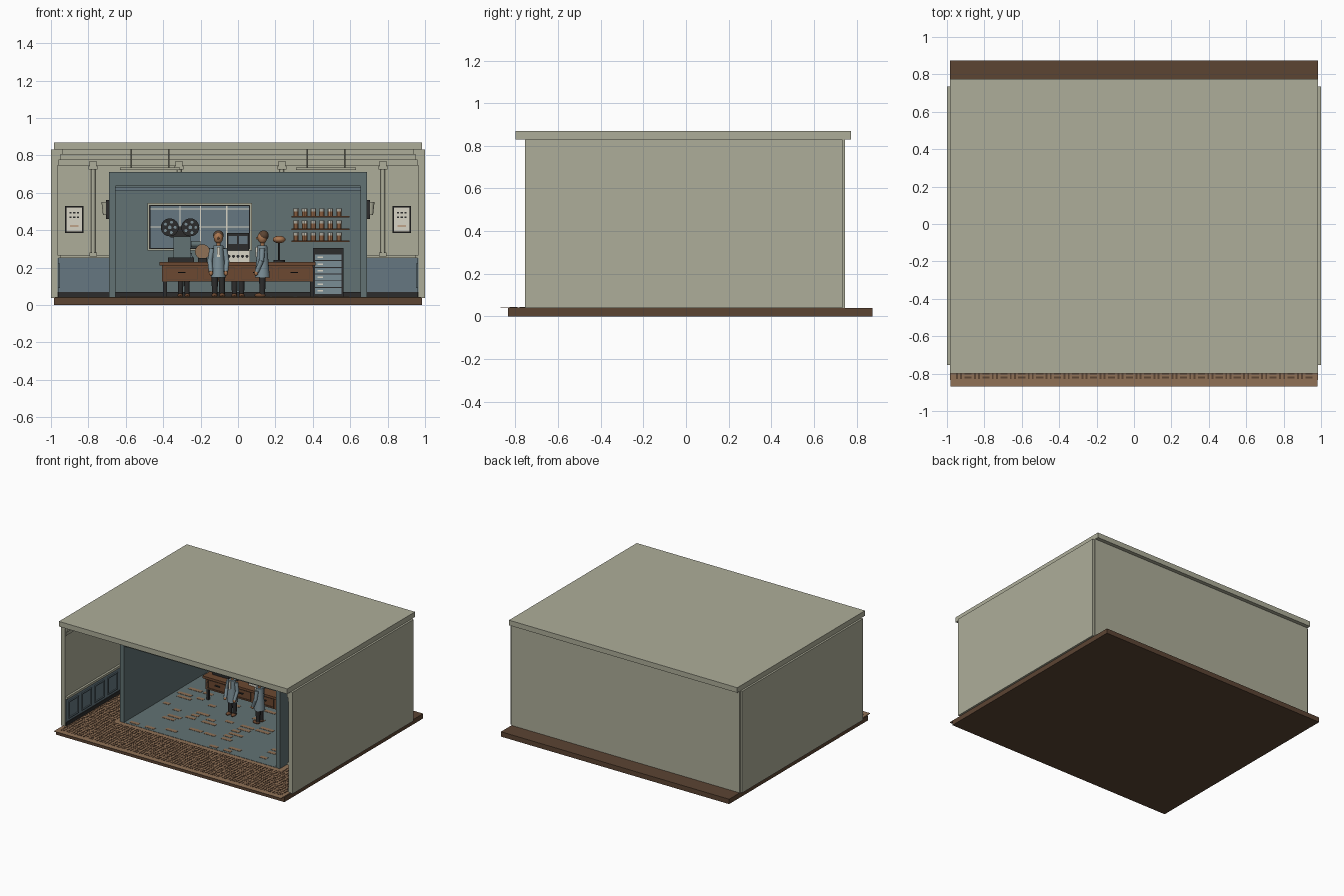
import bpy, bmesh, math, random
from mathutils import Matrix, Vector

cube = bpy.data.objects.get("Cube")
if cube:
    bpy.data.objects.remove(cube)
rng = random.Random(4)


def material(name, *rgb):
    col = [(c / 255) ** 2.2 for c in rgb] + [1]
    m = bpy.data.materials.new(name)
    m.use_nodes = True
    m.diffuse_color = col
    m.node_tree.nodes["Principled BSDF"].inputs["Base Color"].default_value = col
    return m


CREAM = material("cream plaster", 172, 172, 152)
BROWN = material("dark brown", 92, 70, 54)
TAN = material("tan carpet", 142, 112, 87)
TEAL = material("grey teal", 98, 114, 115)
SLATE = material("slate blue", 102, 119, 128)
COAT = material("pale blue cloth", 121, 140, 148)
CHAR = material("charcoal", 48, 48, 48)
WOOD = material("red brown wood", 108, 74, 52)
COPPER = material("copper skin", 168, 118, 82)
WHITE = material("off white", 214, 210, 196)


class Part:
    """Collects simple solids into one named object."""

    def __init__(self, name, mat):
        self.name, self.mat, self.bm = name, mat, bmesh.new()

    def box(self, x0, x1, y0, y1, z0, z1):
        size = Matrix.Diagonal((x1 - x0, y1 - y0, z1 - z0, 1))
        mid = Vector((x0 + x1, y0 + y1, z0 + z1)) / 2
        bmesh.ops.create_cube(self.bm, size=1, matrix=Matrix.Translation(mid) @ size)
        return self

    def rod(self, a, b, r, r2=None, sides=16):
        a, b = Vector(a), Vector(b)
        turn = (b - a).to_track_quat('Z', 'Y').to_matrix().to_4x4()
        bmesh.ops.create_cone(self.bm, cap_ends=True, segments=sides, radius1=r,
                              radius2=r if r2 is None else r2, depth=(b - a).length,
                              matrix=Matrix.Translation((a + b) / 2) @ turn)
        return self

    def ball(self, c, sx, sy, sz):
        bmesh.ops.create_uvsphere(self.bm, u_segments=16, v_segments=10, radius=1,
                                  matrix=Matrix.Translation(c) @ Matrix.Diagonal((sx, sy, sz, 1)))
        return self

    def frame(self, x0, x1, y0, y1, z0, z1, w):
        self.box(x0, x1, y0, y1, z1 - w, z1).box(x0, x1, y0, y1, z0, z0 + w)
        self.box(x0, x0 + w, y0, y1, z0, z1).box(x1 - w, x1, y0, y1, z0, z1)
        return self

    def done(self):
        me = bpy.data.meshes.new(self.name)
        self.bm.to_mesh(me)
        self.bm.free()
        me.materials.append(self.mat)
        me.polygons.foreach_set("use_smooth", [True] * len(me.polygons))
        me.set_sharp_from_angle(angle=math.radians(35))
        ob = bpy.data.objects.new(self.name, me)
        bpy.context.collection.objects.link(ob)
        return ob


SIDES = (("right", -1), ("left", 1))
FLOOR, BACK, ROOM = .042, .715, .58    # floor height, hall wall, room wall

# Shell: base, roof, walls
Part("base_slab", BROWN).box(-.985, .985, -.835, .875, 0, .038).done()
Part("carpet", TAN).box(-.98, .98, -.87, BACK, .038, FLOOR).done()
Part("roof_slab", CREAM).box(-.985, .985, -.8, .775, .83, .87).done()
Part("back_wall", CREAM).box(-.985, .985, BACK, .745, .038, .83).done()
for side, s in SIDES:
    a, b = sorted((s, s * .965))
    Part(side + "_wall", CREAM).box(a, b, -.755, .735, .038, .83).done()

# Basket weave dashes on the carpet, skipping the inner room
weave = Part("carpet_weave", BROWN)
step = .048
for i in range(40):
    for j in range(32):
        x, y = (i - 19.5) * step, -.81 + j * step
        if y > -.48 and abs(x) < .7:
            continue
        u, v = (.019, .005) if (i + j) % 2 else (.005, .019)
        for k in (-.011, .011):
            dx, dy = (0, k) if (i + j) % 2 else (k, 0)
            weave.box(x + dx - u, x + dx + u, y + dy - v, y + dy + v, FLOOR, FLOOR + .002)
weave.done()

# Stepped cornice, skirting, wainscot and rails
cornice = Part("cornice", CREAM)
rail = Part("dado_rail", CREAM).box(-.965, .965, BACK - .02, BACK, .25, .268)
wains = Part("wainscot", SLATE).box(-.965, .965, BACK - .008, BACK, .07, .25)
skirt = Part("skirting", CHAR).box(-.965, .965, BACK - .012, BACK, FLOOR, .07)
panels = Part("wainscot_panels", SLATE)
for k in range(3):
    d, z = .012 + .016 * k, .745 + .03 * k
    cornice.box(-.965, .965, BACK - d, BACK, z, z + .03)
    for side, s in SIDES:
        a, b = sorted((s * .966, s * (.966 - d * .6)))
        cornice.box(a, b, -.75, BACK, z, z + .03)
for side, s in SIDES:
    for part, d, z0, z1 in ((rail, .018, .25, .268), (wains, .006, .07, .25), (skirt, .01, FLOOR, .07)):
        a, b = sorted((s * .966, s * (.966 - d)))
        part.box(a, b, -.75, BACK, z0, z1)
    for c in (.73, .83, .92):
        panels.frame(s * c - .038, s * c + .038, BACK - .016, BACK - .008, .09, .225, .008)
    x = s * .958
    for k in range(9):
        y = -.72 + k * .16
        panels.box(x - .006, x + .006, y, y + .12, .215, .223).box(x - .006, x + .006, y, y + .12, .09, .098)
        panels.box(x - .006, x + .006, y, y + .008, .09, .22).box(x - .006, x + .006, y + .112, y + .12, .09, .22)
for p in (cornice, rail, wains, skirt, panels):
    p.done()

# Pilasters with collars
pil = Part("pilasters", CREAM)
for x in (-.775, -.315, .235, .775):
    y = BACK - .02
    pil.rod((x, y, .26), (x, y, .77), .012)
    pil.box(x - .024, x + .024, y - .02, BACK, .725, .742).box(x - .018, x + .018, y - .016, BACK, .742, .77)
    pil.box(x - .02, x + .02, y - .018, BACK, .26, .28)
pil.done()

# Framed notices and wall lamps
for side, s in SIDES:
    x, y = s * .875, BACK - .02
    Part(side + "_notice_frame", CHAR).frame(x - .05, x + .05, y, BACK, .385, .53, .009).done()
    Part(side + "_notice_sheet", WHITE).box(x - .042, x + .042, y + .01, BACK, .39, .525).done()
    marks = Part(side + "_notice_marks", CHAR)
    for k in (-.02, 0, .02):
        for z in (.465, .49):
            marks.box(x + k - .006, x + k + .006, y + .007, y + .011, z, z + .007)
    marks.done()
    Part(side + "_notice_stripe", COPPER).box(x - .022, x + .022, y + .007, y + .011, .42, .426).done()
    Part(side + "_lamp_bracket", CHAR).box(s * .697 - .008, s * .697 + .008, -.12, -.08, .46, .56).done()
    Part(side + "_lamp_shade", CREAM).rod((s * .71, -.1, .48), (s * .71, -.1, .55), .012, .02).done()
    Part(side + "_ceiling_light", CREAM).box(s * .47 - .16, s * .47 + .16, .25, .29, .722, .736) \
        .rod((s * .47 - .1, .27, .73), (s * .47 - .1, .27, .83), .004) \
        .rod((s * .47 + .1, .27, .73), (s * .47 + .1, .27, .83), .004).done()

# Inner room: partitions, lintel, rear wall, patched floor
for side, s in SIDES:
    a, b = sorted((s * .69, s * .655))
    Part(side + "_partition", TEAL).box(a, b, -.47, ROOM + .02, .038, .71).done()
Part("room_rear_wall", TEAL).box(-.655, .655, ROOM, ROOM + .02, .038, .71).done()
Part("room_lintel", TEAL).box(-.655, .655, -.465, -.435, .635, .71).done()
Part("room_rear_trim", SLATE).box(-.655, .655, ROOM - .012, ROOM, .61, .63).done()
Part("room_skirting", CHAR).box(-.655, .655, ROOM - .01, ROOM, FLOOR, .07).done()
Part("room_floor", TEAL).box(-.655, .655, -.47, ROOM, FLOOR, FLOOR + .002).done()
patches = Part("floor_patches", TAN)
for j in range(20):
    for i in range(9):
        if rng.random() < .3:
            x, y = -.63 + i * .135 + rng.random() * .03, -.45 + j * .05
            patches.box(x, x + .05 + .07 * rng.random(), y, y + .03, FLOOR, FLOOR + .004)
patches.done()

# Observation window in the rear wall
Part("window_frame", CREAM).frame(-.485, .075, ROOM - .02, ROOM, .29, .545, .01).done()
Part("window_edge", CHAR).frame(-.475, .065, ROOM - .015, ROOM, .3, .535, .006).done()
Part("window_pane", SLATE).box(-.47, .06, ROOM - .006, ROOM, .305, .53).done()
bars = Part("window_bars", WHITE).box(-.47, .06, ROOM - .01, ROOM, .415, .42).box(-.47, .06, ROOM - .01, ROOM, .51, .515)
for x in (-.31, -.2, -.06):
    bars.box(x - .003, x + .003, ROOM - .01, ROOM, .305, .53)
bars.done()

# Shelves with jars
shelf, jars, labels = Part("shelves", WOOD), Part("jars", COPPER), Part("jar_caps", WHITE)
for z in (.345, .41, .475):
    shelf.box(.285, .595, ROOM - .07, ROOM, z - .008, z)
    for k in range(6):
        x, y = .31 + k * .046, ROOM - .035
        jars.rod((x, y, z), (x, y, z + .026), .015, sides=10)
        labels.rod((x, y, z + .026), (x, y, z + .042), .016, sides=10)
for p in (shelf, jars, labels):
    p.done()

# Cabinet with stacked drawers
Part("cabinet", CHAR).box(.4, .565, .4, ROOM - .01, FLOOR, .305).done()
drawers, pulls = Part("cabinet_drawers", COAT), Part("cabinet_pulls", WHITE)
for k in range(6):
    z = .06 + k * .036
    drawers.box(.412, .553, .392, .4, z, z + .031)
    pulls.box(.425, .455, .386, .393, z + .011, z + .019)
drawers.done()
pulls.done()

# Workbench
TOP = .23
Part("bench_top", WOOD).box(-.42, .415, .16, .42, TOP - .018, TOP).done()
Part("bench_apron", WOOD).box(-.405, .4, .18, .41, .125, TOP - .018).done()
legs, knobs, seams = Part("bench_legs", CHAR), Part("bench_knobs", CHAR), Part("bench_drawer_fronts", BROWN)
for x in (-.4, .385):
    for y in (.18, .39):
        legs.box(x, x + .02, y, y + .02, FLOOR, .2)
for x in (-.3, -.1, .1, .3):
    seams.frame(x - .085, x + .085, .175, .181, .135, .202, .004)
    knobs.box(x - .02, x + .02, .17, .181, .17, .177)
for p in (legs, knobs, seams):
    p.done()

# Projector with two reels
Part("projector_foot", CHAR).box(-.375, -.235, .22, .36, TOP, .255).done()
Part("projector_body", TEAL).box(-.345, -.255, .24, .34, .255, .365).rod((-.25, .29, .325), (-.2, .29, .325), .018).done()
reels, hubs = Part("reels", CHAR), Part("reel_hubs", COAT)
for x in (-.365, -.255):
    reels.rod((x, .26, .415), (x, .285, .415), .048, sides=24)
    hubs.rod((x, .257, .415), (x, .262, .415), .01)
    for k in range(5):
        a = k * math.tau / 5
        px, pz = x + .029 * math.cos(a), .415 + .029 * math.sin(a)
        hubs.rod((px, .258, pz), (px, .262, pz), .008, sides=10)
reels.done()
hubs.done()
Part("reel_arm", CHAR).box(-.36, -.26, .285, .3, .36, .42).done()
Part("film_spool", TAN).rod((-.19, .24, .285), (-.19, .27, .285), .04).done()
Part("spool_stand", CHAR).box(-.215, -.165, .23, .28, TOP, .25).done()

# Stacked instruments and lamp
Part("instrument_lower", WHITE).box(-.065, .065, .22, .34, TOP, .292).done()
Part("instrument_upper", CHAR).box(-.06, .06, .23, .34, .292, .385).done()
Part("instrument_screens", SLATE).box(-.05, -.005, .224, .231, .325, .37).box(.005, .05, .224, .231, .325, .37).done()
dials = Part("instrument_dials", CHAR)
for k in range(5):
    dials.rod((-.048 + k * .024, .212, .26), (-.048 + k * .024, .221, .26), .008, sides=10)
dials.done()
Part("desk_lamp_stand", CHAR).rod((.22, .28, TOP), (.22, .28, .24), .03).rod((.22, .28, .24), (.22, .28, .34), .005).done()
Part("desk_lamp_shade", COPPER).ball((.22, .28, .35), .034, .034, .02).done()


# Workers: built facing -y, then turned and scaled about the feet
def worker(name, x, y, turn=0, size=1.0):
    parts = [Part(name + "_trousers", CHAR), Part(name + "_shoes", WOOD), Part(name + "_coat", COAT),
             Part(name + "_head", COPPER), Part(name + "_hair", BROWN), Part(name + "_hands", COPPER),
             Part(name + "_shirt", WHITE)]
    trousers, shoes, coat, head, hair, hands, shirt = parts
    for s in (-1, 1):
        trousers.rod((s * .02, 0, .015), (s * .018, 0, .14), .015, .018)
        shoes.ball((s * .021, -.012, .01), .016, .03, .012)
        coat.rod((s * .034, 0, .26), (s * .046, -.004, .19), .014, .013)
        coat.rod((s * .046, -.004, .195), (s * .04, -.03, .135), .013, .012)
        hands.ball((s * .04, -.033, .128), .011, .011, .013)
    coat.rod((0, 0, .105), (0, 0, .2), .04, .032).rod((0, 0, .2), (0, 0, .275), .032, .026)
    shirt.box(-.008, .008, -.036, -.025, .215, .268)
    head.rod((0, 0, .27), (0, 0, .3), .011).ball((0, 0, .318), .025, .026, .032)
    head.ball((0, -.027, .314), .005, .007, .007)
    hair.ball((0, .007, .33), .028, .027, .027)
    for p in parts:
        ob = p.done()
        ob.location = (x, y, FLOOR)
        ob.rotation_euler.z = turn
        ob.scale = (size,) * 3


worker("presenter", -.105, .08)
worker("colleague", .13, .08, turn=-math.pi / 2)
worker("operator", -.29, .48, size=.9)
worker("technician", 0, .48, size=.95)
